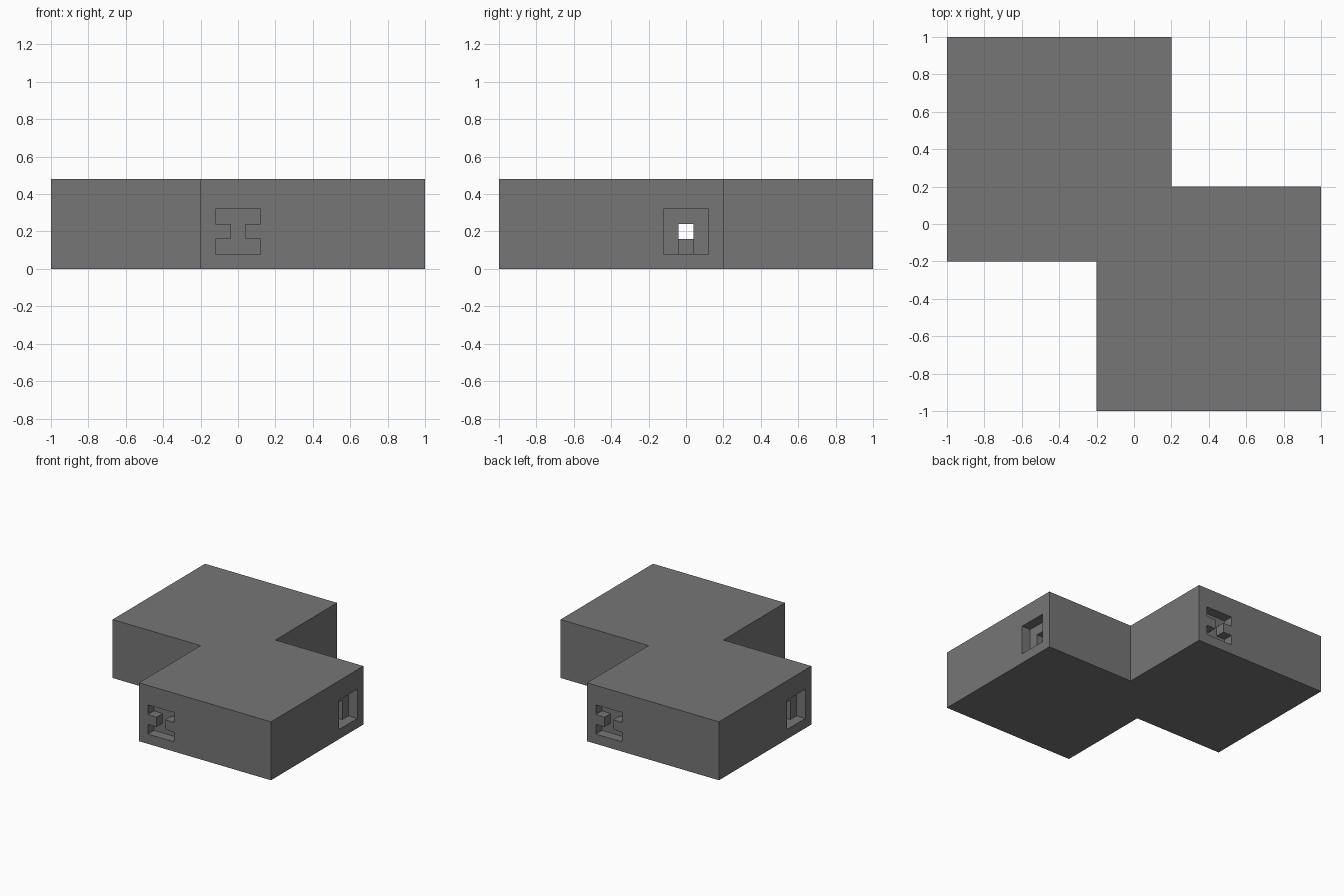
import bpy
import bmesh
from mathutils import Vector

cube = bpy.data.objects.get("Cube")
if cube:
    bpy.data.objects.remove(cube, do_unlink=True)

# Material
grey = bpy.data.materials.new("mid_grey")
grey.use_nodes = True
colour = (0.18, 0.18, 0.18, 1)
grey.diffuse_color = colour
grey.node_tree.nodes["Principled BSDF"].inputs["Base Color"].default_value = colour

HEIGHT = 0.48
MID = 0.2      # centre height of the sockets
WIDE = 0.12    # half width of a socket
THIN = 0.04    # half width of a slot
DEPTH = 0.08   # depth of each socket step


def prism(name, points, sweep):
    """Solid made by sweeping a flat outline along a vector."""
    bm = bmesh.new()
    face = bm.faces.new([bm.verts.new(p) for p in points])
    swept = bmesh.ops.extrude_face_region(bm, geom=[face])["geom"]
    moved = [v for v in swept if isinstance(v, bmesh.types.BMVert)]
    bmesh.ops.translate(bm, verts=moved, vec=Vector(sweep))
    bmesh.ops.recalc_face_normals(bm, faces=bm.faces)
    mesh = bpy.data.meshes.new(name)
    bm.to_mesh(mesh)
    bm.free()
    mesh.materials.append(grey)
    obj = bpy.data.objects.new(name, mesh)
    bpy.context.collection.objects.link(obj)
    return obj


def x_box(name, x0, x1, half, z0, z1):
    """Box running along x."""
    rim = [(x0, -half, z0), (x0, half, z0), (x0, half, z1), (x0, -half, z1)]
    return prism(name, rim, (x1 - x0, 0, 0))


def carve(body, cutter):
    """Subtract a cutter and discard it."""
    mod = body.modifiers.new("carve", "BOOLEAN")
    mod.operation = "DIFFERENCE"
    mod.solver = "EXACT"
    mod.object = cutter
    bpy.context.view_layer.objects.active = body
    bpy.ops.object.modifier_apply(modifier=mod.name)
    bpy.data.objects.remove(cutter, do_unlink=True)


# Stepped body: half an outline, repeated by a half turn
half = [(-1, -0.2), (-0.2, -0.2), (-0.2, -1), (1, -1)]
outline = half + [(-x, -y) for x, y in half]
body = prism("stepped_block", [(x, y, 0) for x, y in outline], (0, 0, HEIGHT))

# Beam-shaped sockets in the front and back
side = [(WIDE, -WIDE), (WIDE, -THIN), (THIN, -THIN),
        (THIN, THIN), (WIDE, THIN), (WIDE, WIDE)]
beam = side + [(-x, -z) for x, z in side]
for s in (-1, 1):
    rim = [(x, s * 1.1, MID + z) for x, z in beam]
    carve(body, prism("beam_cutter", rim, (0, -s * (0.1 + DEPTH), 0)))

# Square sockets in the left and right ends, each with a deeper slot
for s in (-1, 1):
    carve(body, x_box("socket_cutter", s * (1 - DEPTH), s * 1.1,
                      WIDE, MID - WIDE, MID + WIDE))
    carve(body, x_box("slot_cutter", s * (1 - 2 * DEPTH), s * 1.1,
                      THIN, MID - WIDE, MID + THIN))

# Narrow tunnel from end to end
carve(body, x_box("tunnel_cutter", -1.1, 1.1, THIN, MID - THIN, MID + THIN))
